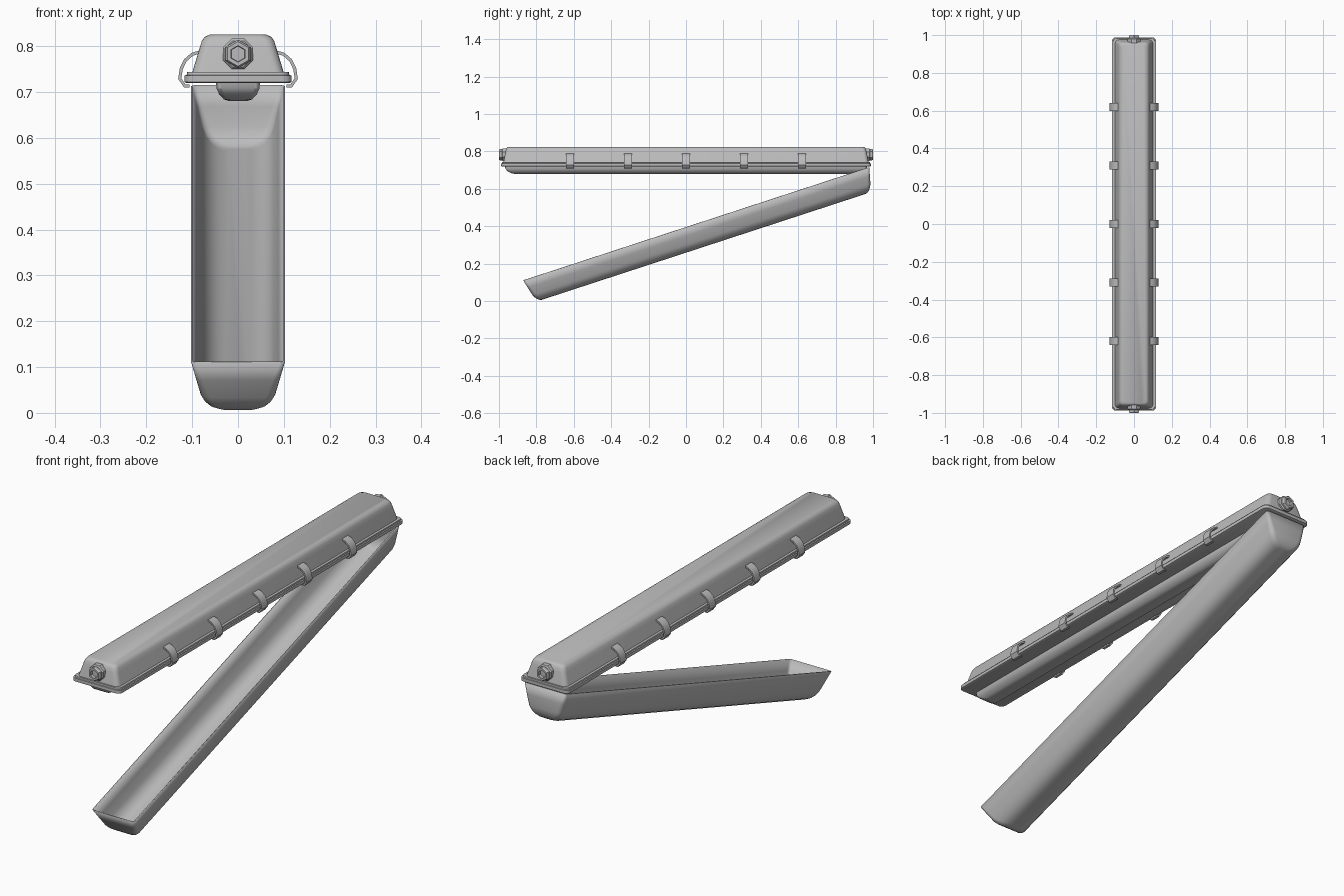
import bpy, bmesh, math
from mathutils import Matrix, Vector

if "Cube" in bpy.data.objects:
    bpy.data.objects.remove(bpy.data.objects["Cube"], do_unlink=True)

grey = bpy.data.materials.new("light grey plastic")
grey.use_nodes = True
COLOUR = (0.5, 0.5, 0.5, 1)
grey.diffuse_color = COLOUR
grey.node_tree.nodes["Principled BSDF"].inputs["Base Color"].default_value = COLOUR


def finish(bm, name, angle=35):
    bmesh.ops.recalc_face_normals(bm, faces=bm.faces)
    mesh = bpy.data.meshes.new(name)
    bm.to_mesh(mesh)
    bm.free()
    mesh.materials.append(grey)
    obj = bpy.data.objects.new(name, mesh)
    bpy.context.collection.objects.link(obj)
    bpy.ops.object.select_all(action="DESELECT")
    obj.select_set(True)
    bpy.context.view_layer.objects.active = obj
    bpy.ops.object.shade_smooth_by_angle(angle=math.radians(angle))
    return obj


def rounded_rect(hw, hl, r, z, steps=4):
    """Plan outline of a rectangle with rounded corners."""
    points = []
    for i, (sx, sy) in enumerate([(1, 1), (-1, 1), (-1, -1), (1, -1)]):
        for s in range(steps + 1):
            a = (i + s / steps) * math.pi / 2
            points.append((sx * (hw - r) + r * math.cos(a),
                           sy * (hl - r) + r * math.sin(a), z))
    return points


def loft(bm, outlines, cap_first=True, cap_last=True):
    rings = [[bm.verts.new(p) for p in o] for o in outlines]
    n = len(rings[0])
    for a, b in zip(rings, rings[1:]):
        for i in range(n):
            j = (i + 1) % n
            bm.faces.new((a[i], a[j], b[j], b[i]))
    if cap_first:
        bm.faces.new(rings[0])
    if cap_last:
        bm.faces.new(rings[-1])


def tub(name, levels, **caps):
    """Stack of rounded rectangles: half width, half length, radius, height."""
    bm = bmesh.new()
    loft(bm, [rounded_rect(*level) for level in levels], **caps)
    return finish(bm, name)


# Upper housing with rounded top edges
tub("housing", [(0.102, 0.977, 0.02, 0.735), (0.084, 0.966, 0.02, 0.795),
                (0.079, 0.962, 0.02, 0.811), (0.073, 0.957, 0.02, 0.820),
                (0.062, 0.950, 0.02, 0.825)])

# Stepped sealing flange around the housing
tub("flange", [(0.113, 0.985, 0.02, 0.720), (0.117, 0.988, 0.02, 0.722),
               (0.117, 0.988, 0.02, 0.736), (0.112, 0.984, 0.02, 0.737),
               (0.111, 0.983, 0.02, 0.743)])

# Gear tray hanging below the housing
tub("gear_tray", [(0.048, 0.968, 0.012, 0.725), (0.047, 0.966, 0.012, 0.708),
                  (0.041, 0.955, 0.012, 0.695), (0.031, 0.935, 0.012, 0.684),
                  (0.020, 0.915, 0.012, 0.680)])

# Open diffuser trough swung down from the back end
diffuser = tub("diffuser", [(0.103, 0.973, 0.012, 0.0), (0.092, 0.962, 0.016, -0.045),
                            (0.081, 0.951, 0.02, -0.088), (0.073, 0.943, 0.02, -0.104),
                            (0.060, 0.932, 0.02, -0.118), (0.045, 0.921, 0.02, -0.126),
                            (0.028, 0.910, 0.02, -0.129)], cap_first=False)
diffuser.location = (0, 0.055, 0.4125)
diffuser.rotation_euler.x = math.atan2(0.605, 1.85)
shell = diffuser.modifiers.new("wall", "SOLIDIFY")
shell.thickness = 0.004
shell.offset = -1


# Curved spring clips along both sides
CLIP = [(0.084, 0.787), (0.100, 0.782), (0.115, 0.769), (0.124, 0.750),
        (0.127, 0.729), (0.116, 0.713), (0.106, 0.713)]
THICK, WIDTH = 0.007, 0.042


def add_clip(side, y):
    bm = bmesh.new()
    path = [Vector(p) for p in CLIP]
    sections = []
    for i, p in enumerate(path):
        t = (path[min(i + 1, len(path) - 1)] - path[max(i - 1, 0)]).normalized()
        off = Vector((-t.y, t.x)) * THICK / 2
        sections.append([(side * q.x, y + dy * WIDTH / 2, q.y)
                         for q, dy in ((p + off, -1), (p + off, 1),
                                       (p - off, 1), (p - off, -1))])
    loft(bm, sections)
    finish(bm, ("left" if side > 0 else "right") + "_clip")


for side in (1, -1):
    for k in range(-2, 3):
        add_clip(side, k * 0.31)


# Cable glands: round collar, hexagonal nut and a hollow bore
def gland_ring(bm, sides, levels, turn=0.0, **caps):
    loft(bm, [[(r * math.sin(turn + 2 * math.pi * i / sides), y,
                0.783 + r * math.cos(turn + 2 * math.pi * i / sides))
               for i in range(sides)] for r, y in levels], **caps)


for end, name in ((-1, "front"), (1, "back")):
    bm = bmesh.new()
    gland_ring(bm, 8, [(0.036, end * 0.955), (0.036, end * 0.980),
                       (0.031, end * 0.985)], turn=math.pi / 8)
    gland_ring(bm, 6, [(0.031, end * 0.980), (0.031, end * 0.994),
                       (0.027, end), (0.018, end), (0.017, end * 0.987)])
    finish(bm, name + "_cable_gland", 25)
